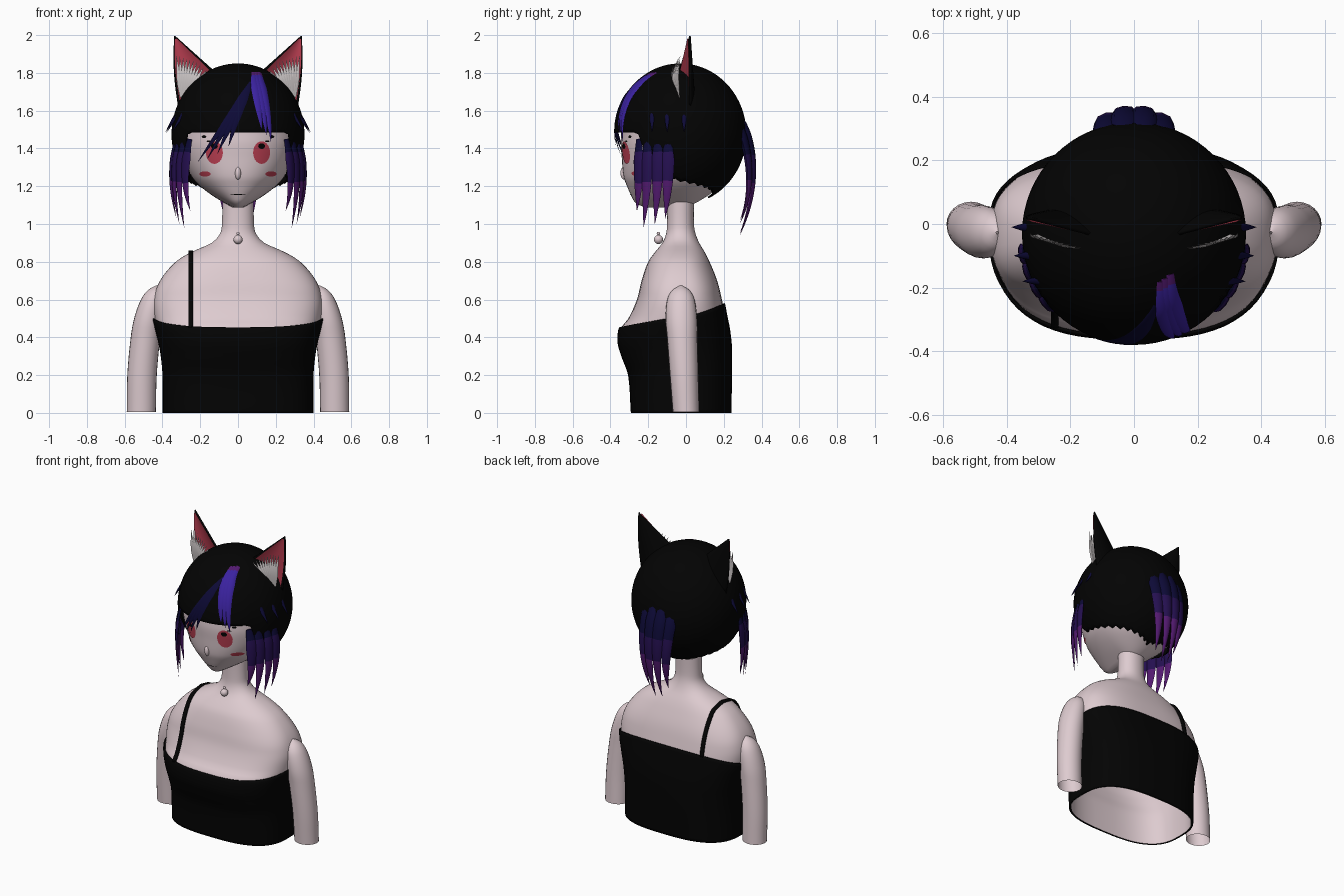
import bpy, bmesh
from math import sin, cos, acos, pi, sqrt, radians
from mathutils import Vector
from mathutils.geometry import interpolate_bezier

old = bpy.data.objects.get("Cube")
if old:
    bpy.data.objects.remove(old)


def material(name, r, g, b):
    m = bpy.data.materials.new(name)
    m.use_nodes = True
    m.diffuse_color = (r, g, b, 1)
    m.node_tree.nodes["Principled BSDF"].inputs["Base Color"].default_value = (r, g, b, 1)
    return m


SKIN = material("pale_skin", .73, .6, .63)
BLACK = material("black", .001, .001, .001)
RED = material("rose_red", .5, .05, .085)
WHITE = material("fluff_white", .62, .58, .58)
NAVY = material("navy", .004, .003, .038)
INDIGO = material("indigo", .018, .005, .08)
PURPLE = material("purple", .085, .01, .16)
VIOLET = material("bright_violet", .043, .016, .35)


def sheet(name, rows, mats, closed=True, rule=None, thick=0, caps=False):
    """Skin a list of point rows into one smooth surface."""
    bm = bmesh.new()
    grid = [[bm.verts.new(p) for p in row] for row in rows]
    n = len(rows[0])
    for a, b in zip(grid, grid[1:]):
        for i in range(n if closed else n - 1):
            j = (i + 1) % n
            bm.faces.new((a[i], a[j], b[j], b[i]))
    if caps:
        bm.faces.new(grid[0])
        bm.faces.new(grid[-1])
    bmesh.ops.remove_doubles(bm, verts=bm.verts, dist=.00005)
    bmesh.ops.recalc_face_normals(bm, faces=bm.faces)
    for f in bm.faces:
        f.smooth = True
        if rule:
            f.material_index = rule(f.calc_center_median())
    me = bpy.data.meshes.new(name)
    bm.to_mesh(me)
    bm.free()
    me.set_sharp_from_angle(angle=radians(50))
    for m in mats:
        me.materials.append(m)
    ob = bpy.data.objects.new(name, me)
    bpy.context.collection.objects.link(ob)
    if thick:
        mod = ob.modifiers.new("thickness", "SOLIDIFY")
        mod.thickness, mod.offset = thick, 0


def sample(profile, z):
    """Smoothly interpolate (z, width, front, back) stations."""
    z = min(max(z, profile[0][0]), profile[-1][0])
    k = max(i for i in range(len(profile) - 1) if profile[i][0] <= z)
    p, q = profile[k], profile[k + 1]
    o, r = profile[max(k - 1, 0)], profile[min(k + 2, len(profile) - 1)]
    h = q[0] - p[0]
    t = (z - p[0]) / h
    out = []
    for c in range(1, len(p)):
        m0 = (q[c] - o[c]) / (q[0] - o[0]) * h
        m1 = (r[c] - p[c]) / (r[0] - p[0]) * h
        out.append((2*t**3 - 3*t*t + 1) * p[c] + (t**3 - 2*t*t + t) * m0
                   + (3*t*t - 2*t**3) * q[c] + (t**3 - t*t) * m1)
    return out


MID = -.03


def power(z):
    """Boxy chest, round neck and head."""
    return 2.8 - .7 * min(max((z - .65) / .3, 0), 1)


def ring_point(profile, a, z, grow=0):
    """Angle 0 faces the front; front and back halves differ in depth."""
    w, f, b = sample(profile, z)
    s, c, e = sin(a), cos(a), 2 / power(z)
    depth = (MID - f if c > 0 else b - MID) + grow
    x = (w + grow) * abs(s) ** e * (1 if s > 0 else -1)
    return (x, MID - depth * abs(c) ** e * (1 if c > 0 else -1), z)


def depth_at(profile, x, z, front=True):
    w, f, b = sample(profile, z)
    k = max(0, 1 - abs(x / w) ** power(z)) ** (1 / power(z))
    return MID - (MID - f) * k if front else MID + (b - MID) * k


def loft(name, profile, mat, n=48, steps=48, caps=False):
    lo, hi = profile[0][0], profile[-1][0]
    rows = [[ring_point(profile, 2*pi*i/n, lo + (hi - lo)*k/steps) for i in range(n)]
            for k in range(steps + 1)]
    sheet(name, rows, [mat], caps=caps)


# Body with neck, and head
TORSO = [(0, .387, -.28, .228), (.2, .388, -.295, .232), (.3, .397, -.33, .232),
         (.37, .41, -.35, .23), (.45, .43, -.343, .22), (.5, .443, -.305, .21),
         (.6, .447, -.26, .19), (.7, .413, -.235, .165), (.8, .33, -.2, .125),
         (.85, .25, -.165, .1), (.9, .14, -.125, .07), (.95, .095, -.105, .05),
         (1, .085, -.1, .042), (1.15, .083, -.1, .042)]
HEAD = [(1.088, .03, -.22, -.0), (1.11, .07, -.265, .05), (1.15, .135, -.29, .115),
        (1.2, .2, -.312, .185), (1.25, .245, -.33, .22), (1.35, .295, -.34, .265),
        (1.45, .315, -.345, .28), (1.6, .3, -.32, .27), (1.75, .19, -.2, .15)]
loft("torso", TORSO, SKIN, n=64, steps=60)
loft("head", HEAD, SKIN, caps=True)


# Strapless top following the body
def hem(a):
    c = cos(a)
    return .452 + .055 * (1 - c) if c > 0 else .507 - .073 * c


N = 64
sheet("top_garment", [[ring_point(TORSO, 2*pi*i/N, hem(2*pi*i/N) * k / 30, .008)
                       for i in range(N)] for k in range(31)], [BLACK], thick=.008)

# Single shoulder strap
levels = [.45 + .4 * k / 24 for k in range(25)]
path = [(z, True) for z in levels] + [(z, False) for z in reversed(levels) if z > .55]
rows = []
for z, front in path:
    y = depth_at(TORSO, -.25, z, front) + (-.009 if front else .009)
    rows.append([(x, y, z + (.004 if z > .8 else 0)) for x in (-.261, -.237)])
sheet("shoulder_strap", rows, [BLACK], closed=False, thick=.01)

# Arms, open at the cut: centre x, radius x, centre y, radius y
ARM = [(.005, .512, .077, 0, .07), (.2, .508, .078, -.01, .075), (.4, .49, .078, -.02, .08),
       (.5, .474, .076, -.025, .083), (.6, .45, .064, -.027, .072),
       (.65, .437, .04, -.027, .045), (.675, .43, .003, -.027, .004)]
for side, s in (("left", 1), ("right", -1)):
    rows = []
    for k in range(31):
        z = .005 + .67 * sin(pi / 2 * k / 30)
        cx, rx, cy, ry = sample(ARM, z)
        rows.append([(s * (cx + rx * cos(2*pi*i/24)), cy + ry * sin(2*pi*i/24), z)
                     for i in range(24)])
    sheet(side + "_arm", rows, [SKIN])

# Pendant and a softly raised nose
for name, size, spot in (("pendant_ball", (.024, .024, .024), (0, -.146, .918)),
                         ("pendant_link", (.009, .009, .009), (0, -.146, .95)),
                         ("nose", (.016, .02, .035), (0, -.327, 1.27))):
    bpy.ops.mesh.primitive_uv_sphere_add(segments=20, ring_count=12, radius=1, location=spot)
    bpy.context.object.name = name
    bpy.context.object.scale = size
    bpy.context.object.data.materials.append(SKIN)
    bpy.ops.object.shade_smooth()

# Hair cap with straight fringe and ragged nape
HC, HR = Vector((0, -.03, 1.475)), Vector((.347, .345, .37))


def hair_edge(i):
    a = abs((360 * i / N + 180) % 360 - 180)
    if a < 50:
        return 1.485
    if a < 64:
        return 1.485 - .235 * (a - 50) / 14
    return 1.25 - .11 * (a - 64) / 116 + .012 * (i % 2)


rows = []
for k in range(33):
    row = []
    for i in range(N):
        th = acos((hair_edge(i) - HC.z) / HR.z) * k / 32
        a = 2 * pi * i / N
        row.append(HC + Vector((HR.x*sin(th)*sin(a), -HR.y*sin(th)*cos(a), HR.z*cos(th))))
    rows.append(row)
sheet("hair_cap", rows, [BLACK], thick=.01)


# Tapered locks, lying on the head unless a facing direction is given
def lock(name, pts, width, mats, rule=None, thick=.012, facing=None):
    rows = []
    for k, p in enumerate(pts):
        t = k / (len(pts) - 1)
        tan = (pts[min(k + 1, len(pts) - 1)] - pts[max(k - 1, 0)]).normalized()
        out = facing or Vector((p.x, p.y - HC.y, (p.z - HC.z) * .6))
        across = tan.cross(out).normalized()
        out = across.cross(tan)
        f = max((1 - t ** 2.5) * min(1, .5 + 2 * t), .01)
        rows.append([p + across * width * f * cos(pi*i/4) + out * thick * f * sin(pi*i/4)
                     for i in range(8)])
    sheet(name, rows, mats, rule=rule, caps=True)


def bezier(*pts, n=20):
    return interpolate_bezier(*[Vector(p) for p in pts], n)


def fade(c):
    return 0 if c.z > 1.38 else 1 if c.z > 1.22 else 2


def on_hair(p, lift):
    d = 1 - (p.x / HR.x) ** 2 - ((p.z - HC.z) / HR.z) ** 2
    return Vector((p.x, HC.y - HR.y * sqrt(max(d, 0)) - lift, p.z))


for i, (x0, xt, zt) in enumerate(((.085, .125, 1.5), (.115, .175, 1.43), (.1, .15, 1.47))):
    pts = bezier((x0, 0, 1.8), (x0 + .01, 0, 1.7), (xt - .01, 0, 1.6), (xt, 0, zt))
    lock(f"bright_bang_{i}", [on_hair(p, .008) for p in pts], .028, [VIOLET, PURPLE],
         lambda c: int(c.z > 1.785), .009)
for i, (xt, zt) in enumerate(((-.215, 1.325), (-.165, 1.34), (-.11, 1.37), (-.05, 1.41))):
    pts = bezier((.07, 0, 1.75), (.02, 0, 1.64), (xt * .35, 0, 1.53), (xt, 0, zt))
    lock(f"swept_bang_{i}", [on_hair(p, .004) for p in pts], .024, [NAVY, INDIGO],
         lambda c: int(c.z < 1.37), .005)
for i, x in enumerate((-.085, -.03, .03, .085)):
    d = 4 * x * x
    pts = bezier((x, .27 - d, 1.6), (x * 1.1, .365 - d, 1.45), (x, .4 - d, 1.2),
                 (x * .8, .285, (1.02, .95, .94, 1)[i]))
    lock(f"back_lock_{i}", pts, .044, [NAVY, INDIGO, PURPLE], fade, .022)


# Face details as thin plates laid on the head
def plate(name, cx, cz, rx, rz, mat, lift=.004):
    rows = []
    for k in range(5):
        row = []
        for i in range(20):
            x = cx + rx * k / 4 * cos(pi * i / 10)
            z = cz + rz * k / 4 * sin(pi * i / 10)
            row.append((x, depth_at(HEAD, x, z) - lift, z))
        rows.append(row)
    sheet(name, rows, [mat])


plate("mouth", 0, 1.157, .042, .0025, BLACK)

for side, s in (("left", 1), ("right", -1)):
    plate(side + "_eye", s * .125, 1.378, .045, .06, RED)
    plate(side + "_pupil", s * .125, 1.412, .018, .015, BLACK, .007)
    plate(side + "_upper_lash", s * .155, 1.438, .012, .004, BLACK, .007)
    plate(side + "_outer_lash", s * .18, 1.462, .012, .008, BLACK)
    plate(side + "_cheek_mark", s * .175, 1.265, .03, .014, RED)

    # Side locks and small spikes
    for i, (y, yt, zt) in enumerate(((-.25, -.26, 1.07), (-.205, -.225, .98),
                                     (-.15, -.165, 1.0), (-.095, -.11, 1.03))):
        hx = HR.x * sqrt(1 - ((y - HC.y) / HR.y) ** 2)
        pts = bezier((s * (hx - .012), y, 1.45), (s * (hx + .022), y, 1.3),
                     (s * (hx + .02), y, 1.18), (s * (hx - .015), yt, zt))
        lock(f"{side}_side_lock_{i}", pts, .036, [NAVY, INDIGO, PURPLE], fade)
    for i, y in enumerate((-.01, -.1, -.18)):
        hx = HR.x * sqrt(1 - ((y - HC.y) / HR.y) ** 2)
        pts = bezier((s * (hx - .045), y, 1.62), (s * (hx - .02), y, 1.58),
                     (s * (hx + .005), y, 1.54), (s * (hx + .038), y, 1.485), n=8)
        lock(f"{side}_spike_{i}", pts, .016, [NAVY], thick=.01)

    # Pointed ears: black shell, red lining, fan of fluff
    inner, outer, tip = (Vector((.085, -.045, 1.77)), Vector((.315, .02, 1.62)),
                         Vector((.336, .02, 1.995)))

    def ear_rows(span, top, shift):
        rows = []
        for k in range(13):
            t = top * k / 12
            row = []
            for j in range(13):
                u = .5 + span * (j / 12 - .5)
                p = inner.lerp(outer, u).lerp(tip, t)
                bow = 4 * u * (1 - u) * (1 - t)
                row.append((s * (p.x + .012 * sin(pi * t) * u), p.y + .05 * bow + shift, p.z))
            rows.append(row)
        return rows

    sheet(side + "_ear", ear_rows(1, .998, 0), [BLACK], closed=False, thick=.01)
    sheet(side + "_ear_lining", ear_rows(.9, .95, -.01), [RED], closed=False)
    for i in range(11):
        u = i / 10
        end = Vector((.327, -.03, 1.89)).lerp(Vector((.145, -.08, 1.8)), u)
        end.z += .02 * sin(pi * u)
        root = Vector((.3 - .05 * u, -.035 - .02 * u, 1.67 + .04 * u))
        mid = root.lerp(end, .5) + Vector((0, -.012, 0))
        pts = [Vector((s * p.x, p.y, p.z)) for p in bezier(root, mid, mid, end, n=8)]
        lock(f"{side}_ear_fluff_{i}", pts, .015, [WHITE], thick=.004,
             facing=Vector((s * .25, -1, .2)))
